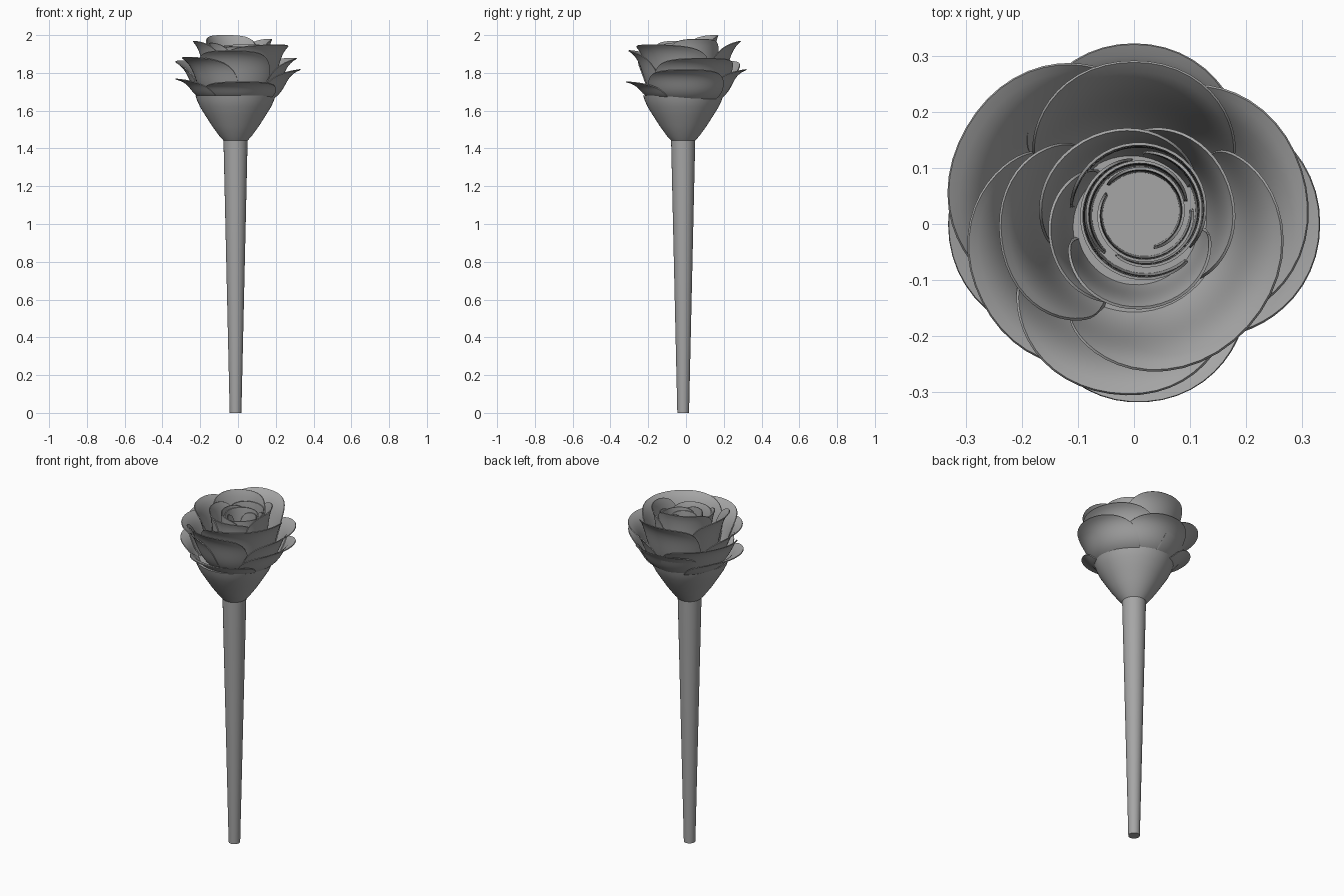
import bpy
import bmesh
from math import sin, cos, pi, radians

cube = bpy.data.objects.get("Cube")
if cube:
    bpy.data.objects.remove(cube, do_unlink=True)

GREY = (0.38, 0.38, 0.38, 1.0)
mat = bpy.data.materials.new("plain grey")
mat.use_nodes = True
mat.diffuse_color = GREY
mat.node_tree.nodes["Principled BSDF"].inputs["Base Color"].default_value = GREY


def finish(name, bm):
    """Turn a bmesh into a named, smooth shaded object."""
    bmesh.ops.recalc_face_normals(bm, faces=bm.faces)
    mesh = bpy.data.meshes.new(name)
    bm.to_mesh(mesh)
    bm.free()
    mesh.materials.append(mat)
    obj = bpy.data.objects.new(name, mesh)
    bpy.context.collection.objects.link(obj)
    bpy.ops.object.select_all(action='DESELECT')
    obj.select_set(True)
    bpy.context.view_layer.objects.active = obj
    bpy.ops.object.shade_smooth_by_angle(angle=radians(40))
    return obj


def lathe(name, profile, centre, sides=48):
    """Closed solid of revolution from (radius, height) pairs."""
    bm = bmesh.new()
    rings = []
    for r, z in profile:
        rings.append([bm.verts.new((centre[0] + r * cos(2 * pi * i / sides),
                                    centre[1] + r * sin(2 * pi * i / sides), z))
                      for i in range(sides)])
    for low, high in zip(rings, rings[1:]):
        for i in range(sides):
            j = (i + 1) % sides
            bm.faces.new((low[i], low[j], high[j], high[i]))
    bm.faces.new(rings[0][::-1])
    bm.faces.new(rings[-1])
    return finish(name, bm)


def bezier(a, b, c, d, t):
    s = 1 - t
    return a * s**3 + 3 * b * s * s * t + 3 * c * s * t * t + d * t**3


def petal(name, angle, half_width, reach, top, flare=1.0, spiral=0.0,
          power=2.2, centre=(0, 0), base=1.66, cols=36, rows=14):
    """Cupped sheet wrapped round the bloom axis with a rounded, flared rim."""
    bm = bmesh.new()
    rise = top - base
    radii = [reach * (1 - flare * k) for k in (0.5, 0.22, 0.3, 0.0)]
    heights = [base, base + 0.3 * rise, top - 0.2 * rise, top]
    grid = []
    for i in range(cols + 1):
        u = sin((2 * i / cols - 1) * pi / 2)
        extent = max(0.0, 1 - abs(u)**power)**(1 / power)
        a = radians(angle + half_width * u)
        column = []
        for j in range(rows + 1):
            s = extent * j / rows
            r = bezier(*radii, s) * (1 + spiral * u)
            z = bezier(*heights, s)
            column.append(bm.verts.new((centre[0] + r * cos(a),
                                        centre[1] + r * sin(a), z)))
        grid.append(column)
    for left, right in zip(grid, grid[1:]):
        for j in range(rows):
            bm.faces.new((left[j], right[j], right[j + 1], left[j + 1]))
    bmesh.ops.remove_doubles(bm, verts=bm.verts, dist=0.0002)
    bmesh.ops.recalc_face_normals(bm, faces=bm.faces)
    bmesh.ops.solidify(bm, geom=bm.faces[:], thickness=0.005)
    return finish(name, bm)


# Tapered stem and the cup under the bloom
AXIS = (-0.013, -0.015)
lathe("stem", [(0.031, 0), (0.064, 1.45)], AXIS)
lathe("calyx", [(0.062, 1.44), (0.085, 1.465), (0.125, 1.52), (0.16, 1.575),
                (0.188, 1.62), (0.204, 1.655), (0.212, 1.68)], AXIS)

# Low, wide ring of petals: angle, half width, reach, top
LOWER = [(0, 58, 0.33, 1.82), (90, 58, 0.32, 1.82),
         (180, 58, 0.33, 1.77), (274, 58, 0.317, 1.755)]
for n, p in enumerate(LOWER):
    petal(f"lower_petal_{n + 1}", *p, flare=0.95)

# Middle ring
MIDDLE = [(150, 60, 0.343, 1.865), (207, 66, 0.302, 1.885), (262, 60, 0.303, 1.92),
          (18, 68, 0.312, 1.88), (90, 60, 0.288, 1.97)]
for n, p in enumerate(MIDDLE):
    petal(f"middle_petal_{n + 1}", *p, power=2.5)

# Upper ring
UPPER = [(318, 85, 0.272, 1.95), (187, 62, 0.237, 1.97)]
for n, p in enumerate(UPPER):
    petal(f"upper_petal_{n + 1}", *p, power=2.8, flare=0.95)

# Steeper inner petals
INNER = [(22, 68, 0.18, 1.98), (115, 80, 0.17, 2.0), (275, 80, 0.148, 1.94),
         (195, 70, 0.15, 1.96)]
for n, p in enumerate(INNER):
    petal(f"inner_petal_{n + 1}", *p, power=3, flare=0.6, spiral=0.06)

# Tightly wound heart of the bloom
for n in range(6):
    petal(f"heart_petal_{n + 1}", 70 + 137 * n, 105, 0.118 - 0.009 * n, 1.95 - 0.008 * n,
          flare=0.15, spiral=0.1, power=4, centre=(0.015, 0.02))
